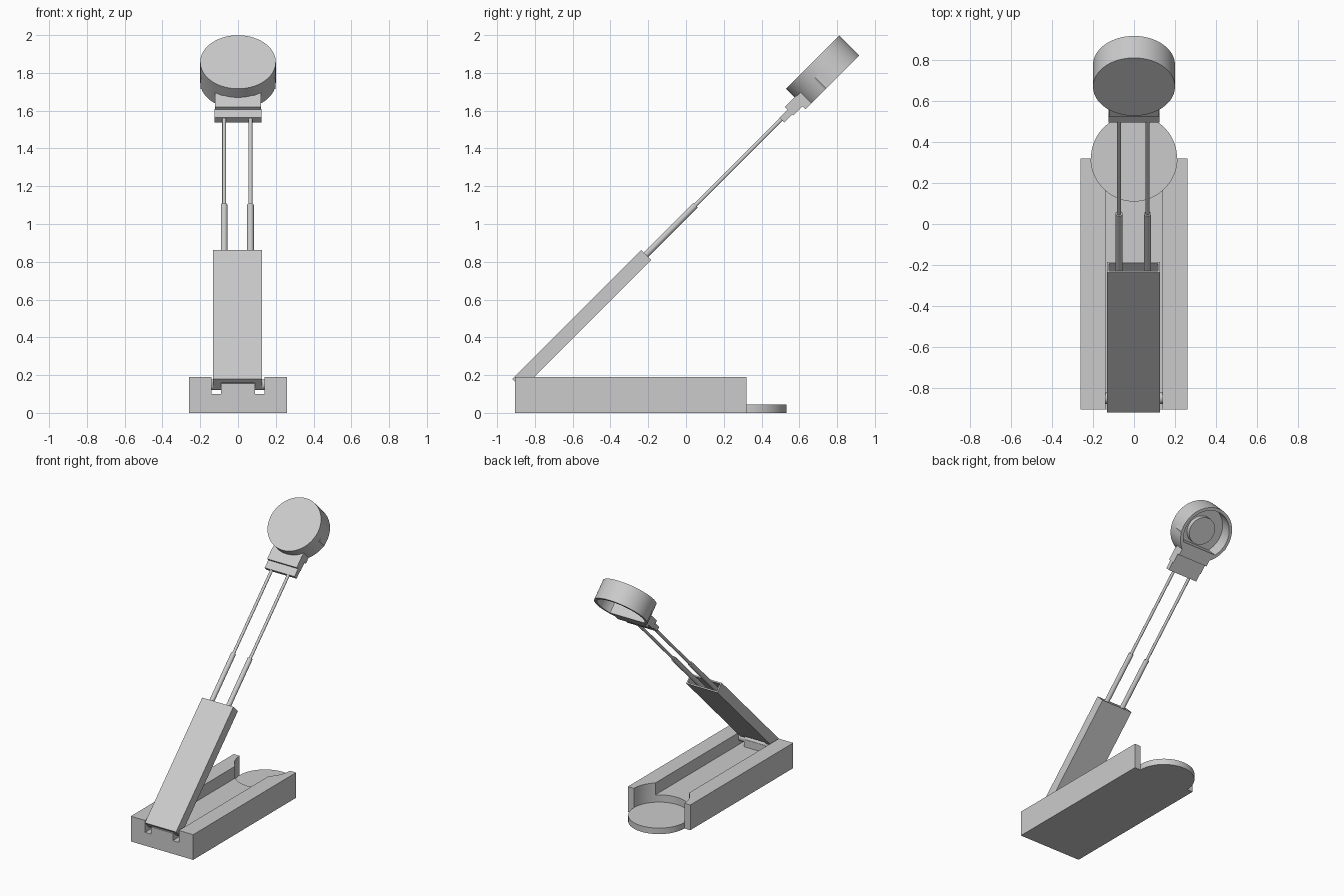
import bpy, bmesh, math
from mathutils import Matrix

if "Cube" in bpy.data.objects:
    bpy.data.objects.remove(bpy.data.objects["Cube"])

grey = bpy.data.materials.new("light_grey")
grey.use_nodes = True
colour = (0.6, 0.6, 0.6, 1)
grey.diffuse_color = colour
grey.node_tree.nodes["Principled BSDF"].inputs["Base Color"].default_value = colour

# The arm is modelled flat (x across, y along, z thickness), then leaned back
LEAN = Matrix.Rotation(math.radians(45), 4, 'X')


def prism(name, outline, low, high):
    """Extrude a flat outline from z = low to z = high."""
    mesh = bpy.data.meshes.new(name)
    bm = bmesh.new()
    face = bm.faces.new([bm.verts.new((x, y, low)) for x, y in outline])
    top = bmesh.ops.extrude_face_region(bm, geom=[face])["geom"]
    bmesh.ops.translate(bm, vec=(0, 0, high - low),
                        verts=[v for v in top if isinstance(v, bmesh.types.BMVert)])
    bmesh.ops.recalc_face_normals(bm, faces=bm.faces)
    bm.to_mesh(mesh)
    bm.free()
    obj = bpy.data.objects.new(name, mesh)
    bpy.context.collection.objects.link(obj)
    mesh.materials.append(grey)
    return obj


def box(name, x, y, z):
    return prism(name, [(x[0], y[0]), (x[1], y[0]), (x[1], y[1]), (x[0], y[1])], *z)


def disc(name, centre_y, radius, low, high, sides=96):
    ring = [2 * math.pi * i / sides for i in range(sides)]
    return prism(name, [(radius * math.cos(a), centre_y + radius * math.sin(a))
                        for a in ring], low, high)


def rod(name, radius, start, length, axis, sides=32):
    """Round bar along the x or y axis."""
    obj = disc(name, 0, radius, 0, length, sides)
    turn = Matrix.Rotation(math.pi / 2, 4, 'Y') if axis == 'X' else Matrix.Rotation(-math.pi / 2, 4, 'X')
    obj.data.transform(Matrix.Translation(start) @ turn)
    return obj


def combine(obj, other, operation):
    mod = obj.modifiers.new(operation.lower(), 'BOOLEAN')
    mod.operation, mod.solver, mod.object = operation, 'EXACT', other
    bpy.context.view_layer.objects.active = obj
    bpy.ops.object.modifier_apply(modifier=mod.name)
    bpy.data.objects.remove(other)


def smooth(obj):
    bpy.ops.object.select_all(action='DESELECT')
    obj.select_set(True)
    bpy.context.view_layer.objects.active = obj
    bpy.ops.object.shade_smooth_by_angle(angle=math.radians(30))


# Base tray with storage channel, round head recess and disc foot
base = box("base", (-0.26, 0.26), (-0.905, 0.32), (0, 0.19))
combine(base, box("channel", (-0.14, 0.14), (-1, 0.5), (0.1, 0.3)), 'DIFFERENCE')
combine(base, disc("recess", 0.322, 0.21, 0.045, 0.3), 'DIFFERENCE')
combine(base, disc("foot", 0.322, 0.21, 0, 0.045), 'UNION')
hinge_block = box("hinge_block", (-0.09, 0.09), (-0.905, -0.82), (0.09, 0.155))
hinge_pin = rod("hinge_pin", 0.028, (-0.14, -0.85, 0.15), 0.28, 'X')

# Lower arm: sleeve open at the top, notched around the hinge block
lower_arm = box("lower_arm", (-0.132, 0.128), (-0.523, 0.442), (0.703, 0.778))
combine(lower_arm, box("cavity", (-0.122, 0.118), (0.05, 0.5), (0.713, 0.768)), 'DIFFERENCE')
combine(lower_arm, box("notch", (-0.09, 0.09), (-0.6, -0.44), (0.6, 0.745)), 'DIFFERENCE')
arm_parts = [lower_arm]

# Telescopic rods
for side, x in (("right", -0.073), ("left", 0.066)):
    arm_parts.append(rod(side + "_tube", 0.0175, (x, 0.05, 0.742), 0.763, 'Y'))
    arm_parts.append(rod(side + "_inner_rod", 0.0105, (x, 0.8, 0.742), 0.68, 'Y'))

# Stepped bracket joining the rods to the head
arm_parts.append(box("rod_bracket", (-0.124, 0.124), (1.455, 1.52), (0.719, 0.755)))
arm_parts.append(box("head_bracket", (-0.123, 0.123), (1.515, 1.6), (0.711, 0.775)))

# Lamp head: round cup with a flared neck, hollow underneath
head = disc("lamp_head", 1.787, 0.2, 0.689, 0.84)
half = [(0.123, 1.584), (0.123, 1.64), (0.199, 1.74), (0.199, 1.787)]
neck = prism("neck", half + [(-x, y) for x, y in reversed(half)], 0.689, 0.771)
combine(head, neck, 'UNION')
opening = disc("opening", 1.787, 0.178, 0.6, 0.79)
combine(opening, box("chord", (-0.3, 0.3), (1.5, 1.68), (0.5, 0.9)), 'DIFFERENCE')
combine(head, opening, 'DIFFERENCE')
arm_parts.append(head)
arm_parts.append(disc("lamp_disc", 1.79, 0.1, 0.755, 0.8))

for part in arm_parts:
    part.data.transform(LEAN)
for part in arm_parts + [base, hinge_block, hinge_pin]:
    smooth(part)
